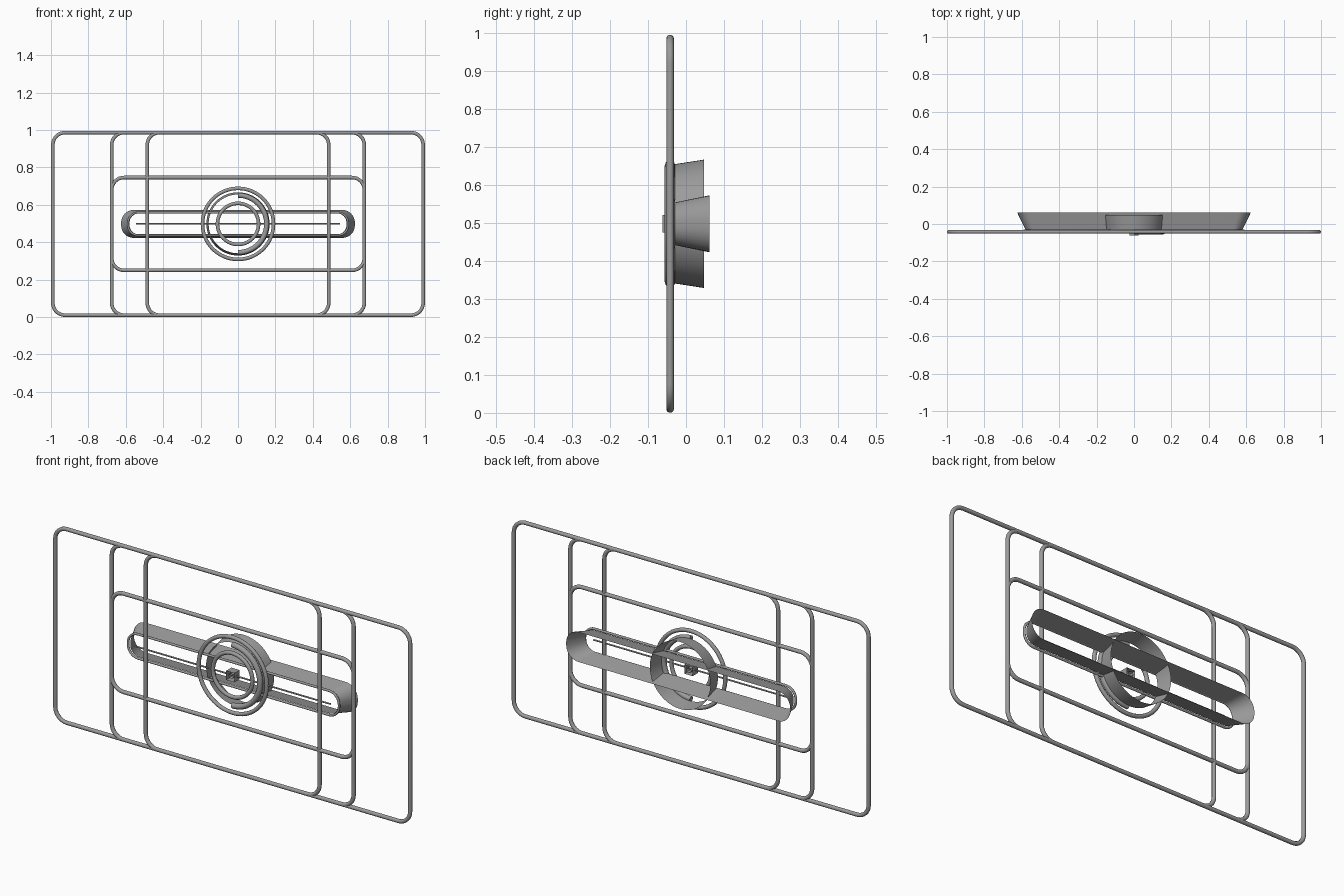
import bpy
import math

cube = bpy.data.objects.get("Cube")
if cube:
    bpy.data.objects.remove(cube, do_unlink=True)

MID = 0.498       # height of the centre line
FRAME_Y = -0.042  # plane of the wire frames

metal = bpy.data.materials.new("plain grey")
metal.use_nodes = True
grey = (0.33, 0.33, 0.33, 1)
metal.diffuse_color = grey
metal.node_tree.nodes["Principled BSDF"].inputs["Base Color"].default_value = grey


def arc(radius, start, end, steps, cx=0, cz=0):
    """Points on an arc in the x-z plane, angles in degrees."""
    return [(cx + radius * math.cos(math.radians(start + (end - start) * i / steps)),
             cz + radius * math.sin(math.radians(start + (end - start) * i / steps)))
            for i in range(steps + 1)]


def rounded(half_w, half_h, radius, steps=8):
    """Outline of a rounded rectangle about the centre."""
    points = []
    for k, (sx, sz) in enumerate([(1, 1), (-1, 1), (-1, -1), (1, -1)]):
        points += arc(radius, 90 * k, 90 * k + 90, steps,
                      sx * (half_w - radius), sz * (half_h - radius))
    return points


def finish(obj):
    bpy.ops.object.select_all(action="DESELECT")
    obj.select_set(True)
    bpy.context.view_layer.objects.active = obj
    if obj.type == "CURVE":
        bpy.ops.object.convert(target="MESH")
    obj = bpy.context.object
    obj.data.materials.clear()
    obj.data.materials.append(metal)
    bpy.ops.object.shade_smooth_by_angle(angle=math.radians(40))


def tube(name, points, thickness, closed=True, y=FRAME_Y):
    """Round wire swept along an outline."""
    curve = bpy.data.curves.new(name, "CURVE")
    curve.dimensions = "3D"
    curve.bevel_depth = thickness
    curve.bevel_resolution = 3
    curve.use_fill_caps = True
    spline = curve.splines.new("POLY")
    spline.points.add(len(points) - 1)
    for p, (x, z) in zip(spline.points, points):
        p.co = (x, y, MID + z, 1)
    spline.use_cyclic_u = closed
    obj = bpy.data.objects.new(name, curve)
    bpy.context.collection.objects.link(obj)
    finish(obj)


def wall(name, front, back, y_front, y_back):
    """Open sheet joining a front outline to a back outline."""
    n = len(front)
    verts = [(x, y_front, MID + z) for x, z in front]
    verts += [(x, y_back, MID + z) for x, z in back]
    faces = [(i, (i + 1) % n, n + (i + 1) % n, n + i) for i in range(n)]
    mesh = bpy.data.meshes.new(name)
    mesh.from_pydata(verts, [], faces)
    obj = bpy.data.objects.new(name, mesh)
    bpy.context.collection.objects.link(obj)
    finish(obj)


def circle(radius, sides=64):
    return arc(radius, 0, 360, sides)[:-1]


# Wire frames
for name, half_w, half_h in [("outer_frame", 0.99, 0.488),
                             ("middle_frame", 0.675, 0.488),
                             ("inner_frame", 0.485, 0.488),
                             ("wide_frame", 0.675, 0.248)]:
    tube(name, rounded(half_w, half_h, 0.065), 0.01)

# Rings, and the half ring on the model's left
tube("outer_ring", circle(0.19), 0.01)
tube("inner_ring", circle(0.11), 0.01)
tube("half_ring", arc(0.153, -90, 90, 32), 0.014, closed=False)

# Flared slot with its rim and centre rod
wall("slot_wall", rounded(0.58, 0.056, 0.05), rounded(0.625, 0.075, 0.068), -0.03, 0.062)
tube("slot_rim", rounded(0.588, 0.061, 0.055), 0.006, y=-0.035)
tube("slot_rod", [(-0.545, 0), (0.545, 0)], 0.004, closed=False)

# Flared round housing
wall("round_housing", circle(0.157), circle(0.169), -0.03, 0.047)

# Small open square hub with a core
square = [(-0.023, -0.023), (0.023, -0.023), (0.023, 0.023), (-0.023, 0.023)]
wall("hub_box", square, square, -0.062, -0.02)
wall("hub_core", circle(0.014, 8), circle(0.014, 8), -0.055, -0.02)
